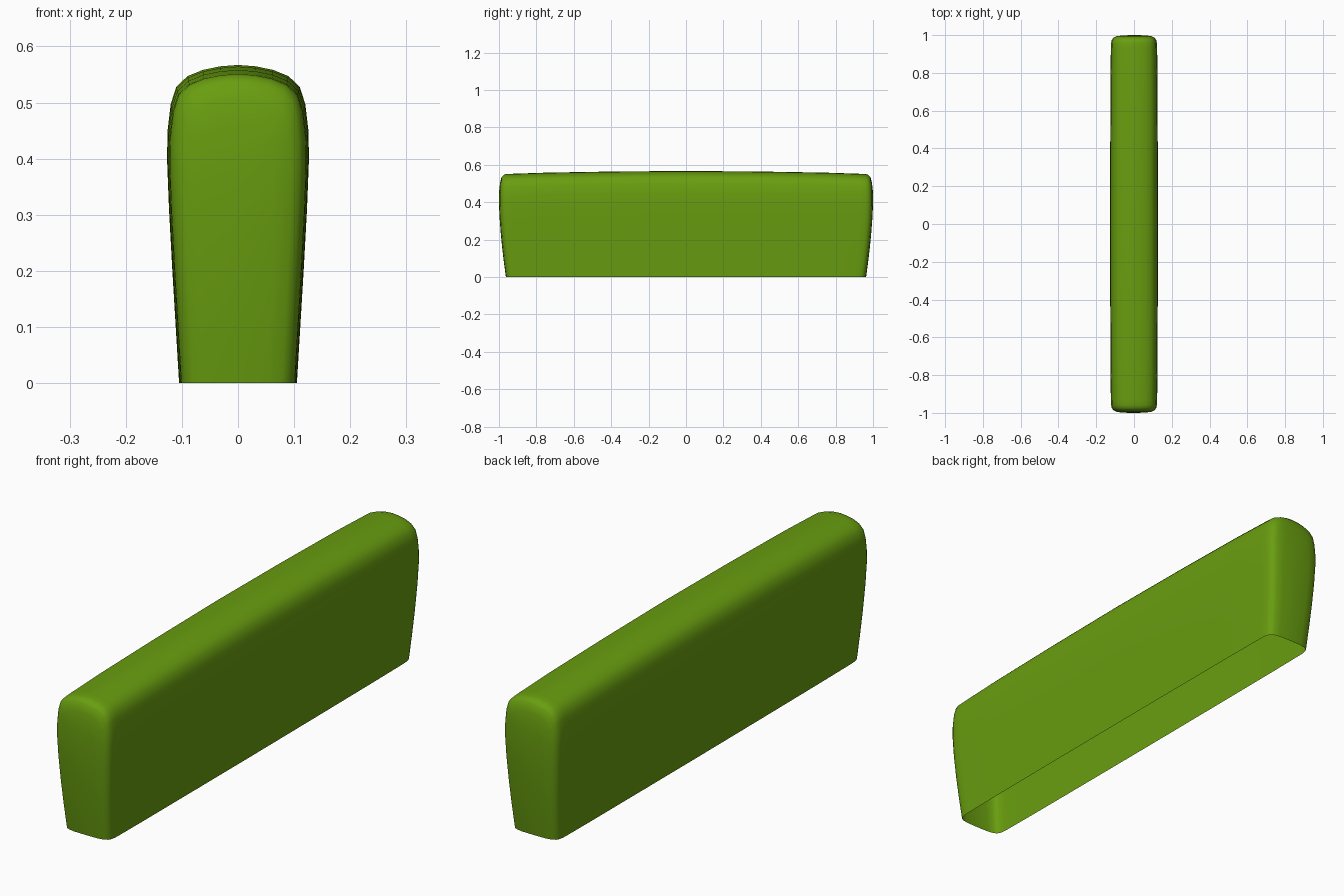
import bpy, bmesh

if "Cube" in bpy.data.objects:
    bpy.data.objects.remove(bpy.data.objects["Cube"])

# Cross-section of the hedge, right half from the ground to the crown
HALF = [(.105, 0), (.111, .1), (.117, .2), (.123, .31), (.1265, .4), (.1255, .45),
        (.120, .497), (.110, .528), (.090, .547), (.063, .558), (.032, .5645), (0, .567)]
SECTION = HALF + [(-x, z) for x, z in reversed(HALF[:-1])]

# Stations along y: width factor, crown height, y at the widest height
END = [(.995, .564, .4), (.985, .558, .75), (.97, .552, .93), (.96, .551, .958),
       (.93, .547, .974), (.87, .535, .986), (.75, .505, .994), (.5, .46, .999), (0, .42, 1.0)]
STATIONS = [(f, t, -y) for f, t, y in reversed(END)] + [(1, .567, 0)] + END


def lean(z):
    # the ends slope inwards towards the ground
    return .037 * max(0, 1 - z / .41) ** 1.6


bm = bmesh.new()
rows = []
for f, top, y in STATIONS:
    row = []
    for x, z in SECTION:
        zz = z * top / .567
        row.append(bm.verts.new((x * f, y * (1 - lean(zz)), zz)))
    rows.append(row)
for a, b in zip(rows, rows[1:]):
    for i in range(len(a) - 1):
        bm.faces.new((a[i], a[i + 1], b[i + 1], b[i]))
bmesh.ops.remove_doubles(bm, verts=bm.verts, dist=1e-5)
bmesh.ops.recalc_face_normals(bm, faces=bm.faces)
# open shell: make sure the normals point outwards
if sum(fc.normal.dot(fc.calc_center_median()) * fc.calc_area() for fc in bm.faces) < 0:
    bmesh.ops.reverse_faces(bm, faces=bm.faces)
for fc in bm.faces:
    fc.smooth = True

# Hedge body, open underneath
mesh = bpy.data.meshes.new("hedge")
bm.to_mesh(mesh)
bm.free()
hedge = bpy.data.objects.new("hedge", mesh)
bpy.context.collection.objects.link(hedge)

leaf = bpy.data.materials.new("leaf_green")
leaf.diffuse_color = (.14, .34, .005, 1)
leaf.use_nodes = True
leaf.node_tree.nodes["Principled BSDF"].inputs["Base Color"].default_value = leaf.diffuse_color
mesh.materials.append(leaf)
